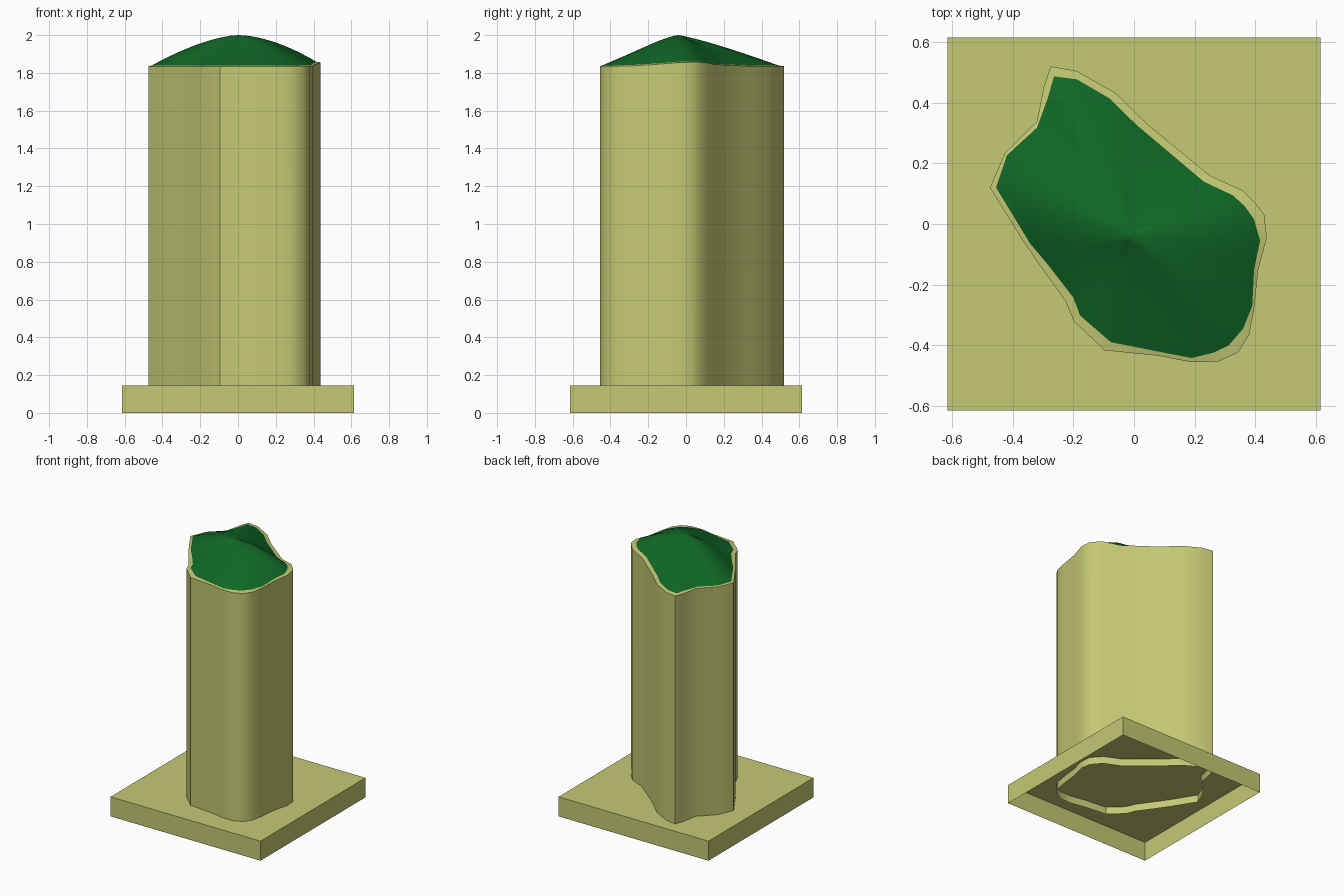
import bpy, bmesh, math

if "Cube" in bpy.data.objects:
    bpy.data.objects.remove(bpy.data.objects["Cube"])

# outline of the column and, point for point, of the green cap (clockwise from back left)
OUTER = [(-.274, .52), (-.19, .505), (-.063, .434), (.043, .33), (.25, .16), (.36, .11), (.40, .07),
         (.43, .03), (.438, -.045), (.41, -.15), (.396, -.28), (.38, -.365), (.343, -.424),
         (.277, -.454), (.185, -.455), (.076, -.434), (-.096, -.417), (-.198, -.322), (-.225, -.256),
         (-.305, -.145), (-.37, -.05), (-.475, .12), (-.426, .233), (-.32, .338), (-.297, .457)]
INNER = [(-.264, .487), (-.188, .477), (-.08, .414), (.007, .328), (.23, .14), (.327, .094), (.366, .058),
         (.396, .015), (.416, -.055), (.396, -.15), (.39, -.27), (.36, -.345), (.313, -.40),
         (.264, -.424), (.19, -.442), (.076, -.42), (-.076, -.39), (-.178, -.302), (-.20, -.243),
         (-.284, -.134), (-.343, -.064), (-.455, .12), (-.42, .226), (-.32, .318), (-.284, .417)]
OUTER.reverse()
INNER.reverse()
PEAK = (0.0, -0.04, 2.0)


def material(name, rgb):
    m = bpy.data.materials.new(name)
    m.diffuse_color = (*rgb, 1)
    m.use_nodes = True
    m.node_tree.nodes["Principled BSDF"].inputs["Base Color"].default_value = m.diffuse_color
    return m


def finish(bm, name, mat, angle=35):
    me = bpy.data.meshes.new(name)
    bm.normal_update()
    bm.to_mesh(me)
    bm.free()
    ob = bpy.data.objects.new(name, me)
    bpy.context.collection.objects.link(ob)
    me.materials.append(mat)
    bpy.ops.object.select_all(action='DESELECT')
    ob.select_set(True)
    bpy.context.view_layer.objects.active = ob
    bpy.ops.object.shade_smooth_by_angle(angle=math.radians(angle))
    return ob


def bridge(bm, low, high):
    n = len(low)
    for i in range(n):
        j = (i + 1) % n
        bm.faces.new((low[i], low[j], high[j], high[i]))


def rim_z(x, y):
    # rim rises slightly on the right side
    return 1.835 + 0.022 * math.exp(-((x - .42) / .22) ** 2 - ((y - .04) / .22) ** 2)


stone = material("pale_olive", (.56, .585, .175))
green = material("deep_green", (.005, .14, .02))

# plinth: square box, open underneath
bm = bmesh.new()
bmesh.ops.create_cube(bm, size=1)
for v in bm.verts:
    v.co = (v.co.x * 1.23, v.co.y * 1.23, (v.co.z + .5) * .145)
bmesh.ops.delete(bm, geom=[f for f in bm.faces if f.normal.z < -.5], context='FACES_ONLY')
finish(bm, "plinth", stone)

# column: open tube with a narrow rim around the cap
bm = bmesh.new()
bottom = [bm.verts.new((x, y, .09)) for x, y in OUTER]
top = [bm.verts.new((x, y, rim_z(x, y))) for x, y in OUTER]
lip = [bm.verts.new((x, y, rim_z(x, y) + .005)) for x, y in INNER]
bridge(bm, bottom, top)
bridge(bm, top, lip)
finish(bm, "column", stone)

# cap: domed terrain of rings shrinking towards the peak
bm = bmesh.new()
prev = None
STEPS = 12
for s in range(STEPS):
    t = 1 - s / STEPS
    ring = []
    for x, y in INNER:
        dx, dy = x - PEAK[0], y - PEAK[1]
        a = math.atan2(dy, dx)
        power = 1.4 + .35 * math.cos(2 * a) - .25 * max(0, math.cos(a - math.radians(225)))
        z0 = rim_z(x, y) + .005
        z = z0 + (PEAK[2] - z0) * (1 - t ** power)
        ring.append(bm.verts.new((PEAK[0] + dx * t, PEAK[1] + dy * t, z)))
    if prev:
        bridge(bm, prev, ring)
    prev = ring
tip = bm.verts.new(PEAK)
for i in range(len(prev)):
    bm.faces.new((prev[i], prev[(i + 1) % len(prev)], tip))
finish(bm, "green_cap", green, 60)
